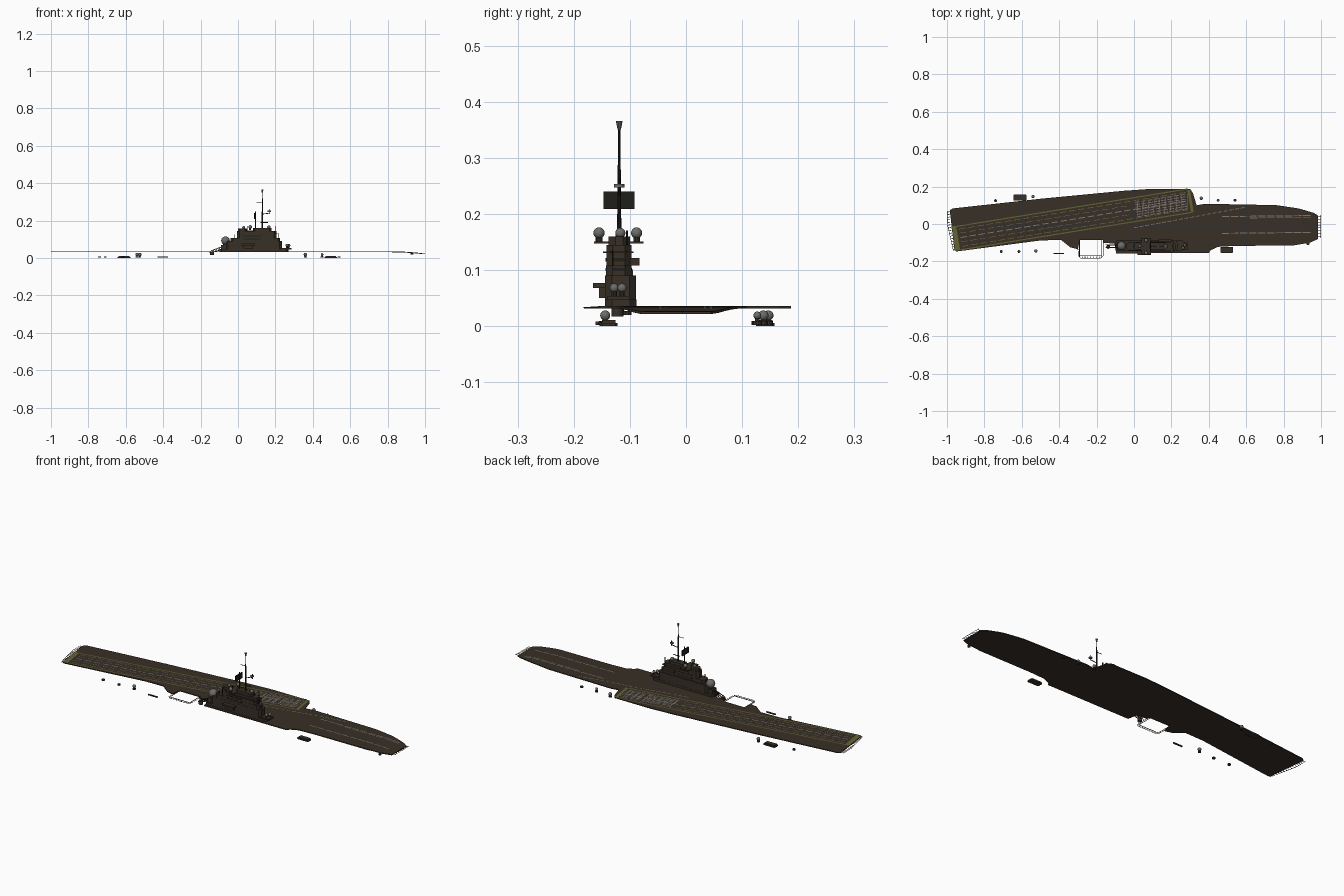
import bpy, bmesh, math
from mathutils import Vector, Matrix

def material(name, rgb):
    m = bpy.data.materials.new(name)
    m.diffuse_color = (*rgb, 1)
    return m

HULL = material("dark brown", (0.040, 0.029, 0.020))
GREY = material("dome grey", (0.15, 0.15, 0.145))
YELLOW = material("olive yellow", (0.13, 0.12, 0.035))
LINE = material("marking grey", (0.20, 0.19, 0.18))
BLACK = material("near black", (0.014, 0.013, 0.011))
TOP = 0.0355

def finish(name, bm, mat, smooth=False):
    bmesh.ops.recalc_face_normals(bm, faces=bm.faces)
    for f in bm.faces:
        f.smooth = smooth
    me = bpy.data.meshes.new(name)
    bm.to_mesh(me)
    bm.free()
    me.materials.append(mat)
    ob = bpy.data.objects.new(name, me)
    bpy.context.collection.objects.link(ob)
    return ob

def box(bm, x, y, z):
    m = Matrix.Translation(((x[0]+x[1])/2, (y[0]+y[1])/2, (z[0]+z[1])/2))
    m = m @ Matrix.Diagonal((x[1]-x[0], y[1]-y[0], z[1]-z[0], 1))
    bmesh.ops.create_cube(bm, size=1, matrix=m)

def prism(bm, pts, z0, z1):
    f = bm.faces.new([bm.verts.new((x, y, z0)) for x, y in pts])
    r = bmesh.ops.extrude_face_region(bm, geom=[f], use_keep_orig=True)
    for v in r["geom"]:
        if isinstance(v, bmesh.types.BMVert):
            v.co.z = z1

def block(bm, x, y, z, c=0.012):
    # box with chamfered corners in plan
    (a, b), (d, e) = x, y
    prism(bm, [(a+c, d), (b-c, d), (b, d+c), (b, e-c), (b-c, e), (a+c, e), (a, e-c), (a, d+c)], *z)

def rod(bm, p, q, r, r2=None, n=8):
    p, q = Vector(p), Vector(q)
    m = Matrix.Translation((p+q)/2) @ (q-p).to_track_quat('Z', 'Y').to_matrix().to_4x4()
    bmesh.ops.create_cone(bm, cap_ends=True, segments=n, radius1=r, radius2=r if r2 is None else r2,
                          depth=(q-p).length, matrix=m)

def ball(bm, p, r):
    bmesh.ops.create_uvsphere(bm, u_segments=16, v_segments=10, radius=r, matrix=Matrix.Translation(p))

def droop(x):
    return -0.009*(max(0, x-0.82)/0.16)**2

# Flight deck with elevator notch and drooping bow
half = [(-0.985, 0.073), (-0.97, 0.083), (-0.5, 0.135), (-0.05, 0.178), (0.08, 0.187), (0.30, 0.187), (0.315, 0.165),
        (0.335, 0.10), (0.38, 0.108), (0.76, 0.101), (0.88, 0.083), (0.96, 0.06), (0.985, 0.045),
        (0.985, -0.08), (0.94, -0.10), (0.85, -0.115), (0.54, -0.117), (0.45, -0.122), (0.41, -0.14),
        (0.40, -0.155), (-0.095, -0.157), (-0.105, -0.105), (-0.165, -0.10), (-0.165, -0.085), (-0.29, -0.085),
        (-0.30, -0.135), (-0.34, -0.125), (-0.39, -0.085), (-0.50, -0.088), (-0.95, -0.147), (-0.96, -0.14)]
bm = bmesh.new()
prism(bm, half, 0.031, TOP)
for x in (0.82, 0.86, 0.90, 0.94):
    bmesh.ops.bisect_plane(bm, geom=bm.verts[:]+bm.edges[:]+bm.faces[:], plane_co=(x, 0, 0), plane_no=(1, 0, 0))
for v in bm.verts:
    v.co.z += droop(v.co.x)
finish("flight_deck", bm, HULL)

# Markings: plates laid along a line, optionally dashed
def stripe(bm, p, q, w, dash=0, fill=0.7):
    p, q = Vector(p), Vector(q)
    L = (q-p).length
    d = (q-p)/L
    s = Vector((-d.y, d.x))*w/2
    n = max(1, round(L/dash)) if dash else 1
    for i in range(n):
        a = p+d*(L*i/n)
        b = a+d*(L/n*(fill if dash else 1))
        for z in (TOP+0.0006,):
            bm.faces.new([bm.verts.new((*c, z+droop(c.x)+(0.0004 if c.x > 0.82 else 0)))
                          for c in (a-s, b-s, b+s, a+s)])

ang = math.radians(9.2)
U = Vector((math.cos(ang), math.sin(ang)))
V = Vector((-U.y, U.x))
S = Vector((-0.957, -0.077))
def strip(u, v):
    return S+U*u+V*v

bm = bmesh.new()
stripe(bm, strip(0.004, -0.066), strip(0.004, 0.066), 0.026)
stripe(bm, strip(1.275, -0.066), strip(1.275, 0.056), 0.014)
for v in (-0.065, 0.062):
    stripe(bm, strip(0.02, v), strip(1.27, v), 0.006)
for v in (-0.048, 0.046):
    stripe(bm, strip(0.03, v), strip(1.27, v), 0.004, 0.05)
finish("yellow_deck_lines", bm, YELLOW)

bm = bmesh.new()
stripe(bm, strip(0.03, 0), strip(1.26, 0), 0.005, 0.05)
for v in (-0.024, 0.024):
    stripe(bm, strip(0.03, v), strip(0.95, v), 0.002, 0.05)
stripe(bm, (0.0, -0.02), (0.60, 0.09), 0.004, 0.03)
for y in (0.045, -0.045):
    stripe(bm, (0.47, y-0.005), (0.95, y), 0.005, 0.05, 0.85)
stripe(bm, (0.62, 0.032), (0.95, 0.034), 0.003, 0.05, 0.85)
# hatched area at the forward end of the angled strip
for i in range(7):
    stripe(bm, strip(0.98, -0.042+i*0.013), strip(1.26, -0.042+i*0.013), 0.004, 0.035, 0.75)
for i in range(10):
    stripe(bm, strip(0.98+i*0.03, -0.042), strip(0.995+i*0.03, 0.038), 0.003)
finish("grey_deck_lines", bm, LINE)

bm = bmesh.new()
for u in (0.34, 0.39, 0.44, 0.49):
    stripe(bm, strip(u, -0.055), strip(u, 0.055), 0.004, 0.012)
finish("arresting_wires", bm, BLACK)

# Safety nets: thin rails with short struts
def net(bm, pts, inward, step=0.014):
    for p, q in zip(pts, pts[1:]):
        p, q = Vector(p), Vector(q)
        rod(bm, p, q, 0.0012, n=4)
        n = int((q-p).length/step)
        for i in range(n):
            a = p.lerp(q, (i+0.5)/n)
            rod(bm, a, a+Vector(inward), 0.0015, n=4)

bm = bmesh.new()
net(bm, [(-0.998, 0.07, 0.033), (-0.998, 0.0, 0.033), (-0.965, -0.145, 0.033)], (0.014, 0.003, 0))
net(bm, [(0.998, 0.048, 0.026), (0.998, -0.075, 0.026)], (-0.013, 0, 0))
finish("end_nets", bm, BLACK)

# Open elevator frame
bm = bmesh.new()
z = 0.033
net(bm, [(-0.30, -0.13, z), (-0.298, -0.17, z), (-0.285, -0.182, z), (-0.178, -0.182, z),
         (-0.165, -0.17, z), (-0.163, -0.09, z)], (0.0, 0.007, 0))
for p, q in (((-0.292, -0.17), (-0.172, -0.17)), ((-0.292, -0.17), (-0.292, -0.085)), ((-0.172, -0.17), (-0.172, -0.085))):
    rod(bm, (*p, z), (*q, z), 0.002, n=4)
finish("elevator_frame", bm, HULL)

# Island superstructure, stacked blocks
bm = bmesh.new()
block(bm, (-0.10, 0.27), (-0.144, -0.088), (TOP-0.002, 0.047))
block(bm, (-0.065, 0.235), (-0.144, -0.089), (0.047, 0.09))
block(bm, (-0.04, 0.225), (-0.143, -0.097), (0.09, 0.108))
block(bm, (-0.005, 0.205), (-0.142, -0.097), (0.108, 0.145))
block(bm, (0.0, 0.05), (-0.138, -0.10), (0.145, 0.158))
block(bm, (0.08, 0.18), (-0.138, -0.10), (0.145, 0.16))
box(bm, (0.13, 0.20), (-0.10, -0.083), (0.108, 0.121))
box(bm, (0.05, 0.21), (-0.148, -0.094), (0.130, 0.133))
box(bm, (0.02, 0.09), (-0.166, -0.144), (0.068, 0.077))
box(bm, (0.03, 0.08), (-0.155, -0.143), (0.05, 0.07))
box(bm, (0.04, 0.09), (-0.164, -0.076), (0.147, 0.151))
box(bm, (0.23, 0.285), (-0.14, -0.10), (0.047, 0.054))
box(bm, (-0.09, -0.045), (-0.135, -0.10), (0.047, 0.07))
finish("island", bm, HULL)

# Window bands on the bridge
bm = bmesh.new()
for zz in (0.115, 0.098):
    x1 = 0.2055 if zz > 0.1 else 0.2255
    box(bm, (x1-0.003, x1), (-0.13, -0.11), (zz, zz+0.006))
    for y in (-0.143, -0.0975):
        box(bm, (0.03, 0.12), (y-0.0005, y+0.001), (zz, zz+0.006))
finish("bridge_windows", bm, BLACK)

# Radar domes on short pedestals
domes = [(-0.067, -0.117, 0.093, 0.023), (0.065, -0.155, 0.166, 0.010), (0.065, -0.088, 0.166, 0.010),
         (0.165, -0.117, 0.166, 0.009), (0.03, -0.118, 0.163, 0.008), (0.262, -0.128, 0.068, 0.008),
         (0.272, -0.114, 0.068, 0.008)]
bm, bp = bmesh.new(), bmesh.new()
for x, y, z, r in domes:
    ball(bm, (x, y, z), r)
    rod(bp, (x, y, z-r*1.9), (x, y, z-r*0.6), r*0.6, n=10)
finish("radar_domes", bm, GREY, True)
finish("dome_pedestals", bp, HULL)

# Masts, yards and radar panel
bm = bmesh.new()
rod(bm, (0.13, -0.119, 0.155), (0.13, -0.119, 0.25), 0.004, 0.003)
rod(bm, (0.13, -0.119, 0.25), (0.13, -0.119, 0.352), 0.003, 0.002)
rod(bm, (0.093, -0.119, 0.155), (0.093, -0.119, 0.25), 0.003)
rod(bm, (0.10, -0.119, 0.295), (0.13, -0.119, 0.295), 0.0015)
rod(bm, (0.13, -0.119, 0.235), (0.17, -0.119, 0.24), 0.002)
rod(bm, (0.17, -0.119, 0.235), (0.17, -0.119, 0.262), 0.002)
rod(bm, (0.12, -0.119, 0.19), (0.16, -0.119, 0.19), 0.002)
box(bm, (0.086, 0.091), (-0.147, -0.092), (0.209, 0.240))
for x, y in ((-0.02, -0.135), (0.20, -0.105), (0.215, -0.13), (0.05, -0.12)):
    rod(bm, (x, y, 0.09), (x, y, 0.125 if x < 0 else 0.17 if x < 0.21 else 0.135), 0.0015, n=5)
finish("masts", bm, BLACK)
bm = bmesh.new()
rod(bm, (0.13, -0.119, 0.350), (0.13, -0.119, 0.366), 0.003, 0.006, 10)
rod(bm, (0.168, -0.119, 0.247), (0.168, -0.119, 0.253), 0.009, n=12)
finish("mast_sensors", bm, GREY)

# Crane behind the island: truss boom and base
bm = bmesh.new()
for y in (-0.126, -0.112):
    rod(bm, (-0.065, y, 0.068), (-0.145, y, 0.038), 0.0022, n=5)
    rod(bm, (-0.065, y, 0.052), (-0.145, y, 0.028), 0.0022, n=5)
    for i in range(6):
        t = i/5
        x = -0.065-0.08*t
        rod(bm, (x, y, 0.068-0.03*t), (x-0.008, y, 0.05-0.024*t), 0.0015, n=4)
rod(bm, (-0.138, -0.122, 0.017), (-0.138, -0.122, 0.035), 0.011, n=12)
finish("crane", bm, HULL)

# Side weapon platforms below deck level
bm, bd = bmesh.new(), bmesh.new()
for x0, x1, y0, y1 in ((-0.645, -0.575, 0.125, 0.158), (0.462, 0.53, -0.154, -0.122)):
    block(bm, (x0, x1), (y0, y1), (0, 0.006), 0.004)
    box(bm, (x0+0.006, x1-0.006), (y0+0.004, y1-0.004), (0.006, 0.011))
box(bm, (-0.43, -0.375), (-0.161, -0.155), (0.002, 0.008))
for x, y, h in ((-0.74, 0.125, 0), (-0.54, 0.147, 1), (-0.71, -0.147, 0), (-0.615, -0.147, 0), (-0.525, -0.144, 1),
                (0.36, 0.138, 1), (0.45, 0.127, 1), (0.54, 0.127, 0), (0.93, -0.105, 2)):
    z = 0.02 if h == 2 else 0.002
    rod(bm, (x, y, z), (x, y, z+0.007), 0.008, n=10)
    if h == 1:
        rod(bm, (x, y, 0.008), (x, y, 0.014), 0.004, n=8)
        ball(bd, (x, y, 0.019), 0.009 if abs(y) > 0.13 else 0.007)
finish("side_platforms", bm, HULL)
finish("side_domes", bd, GREY, True)
